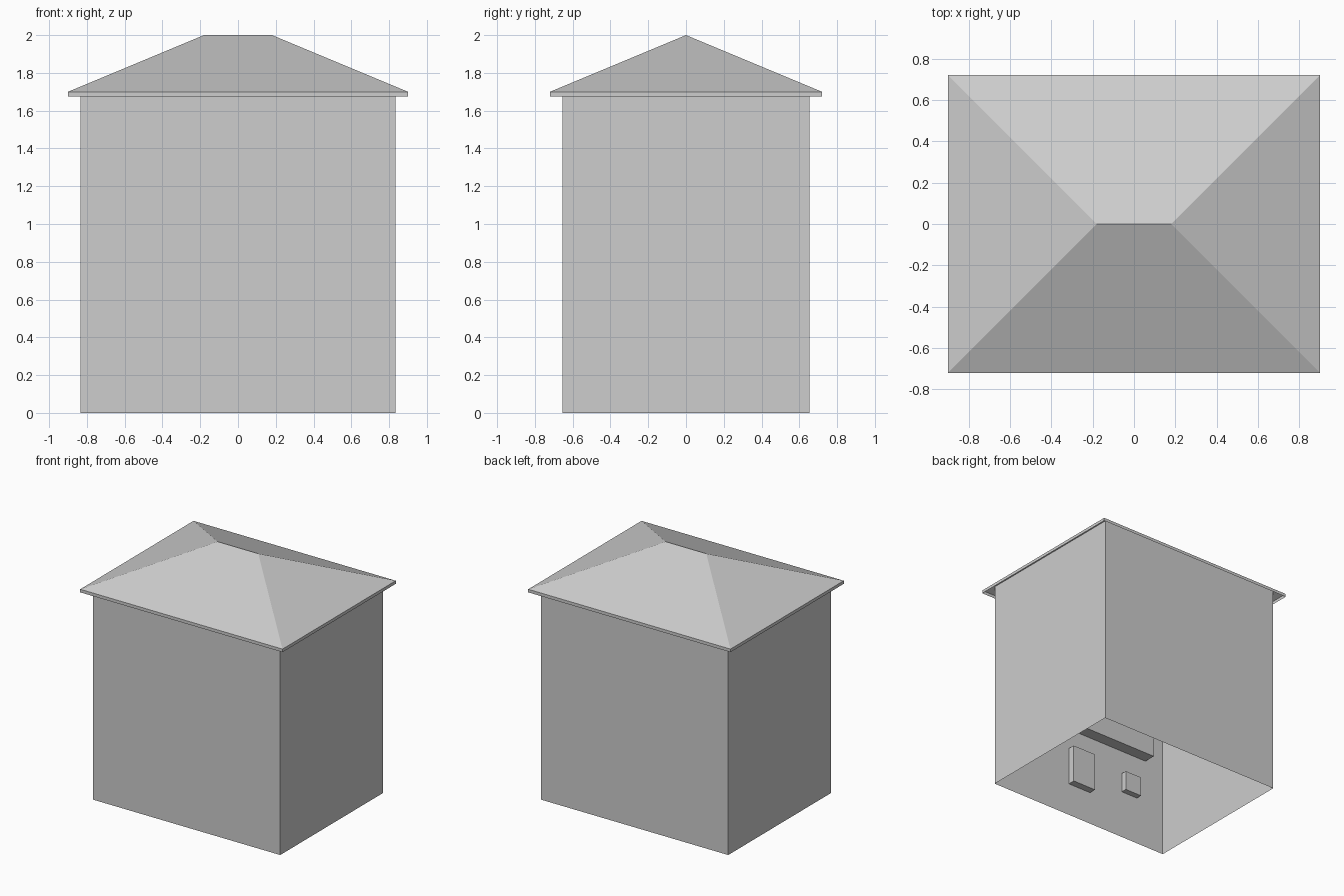
import bpy, bmesh

if "Cube" in bpy.data.objects:
    bpy.data.objects.remove(bpy.data.objects["Cube"])

grey = bpy.data.materials.new("light_grey")
grey.diffuse_color = (0.61, 0.61, 0.61, 1)
grey.use_nodes = True
grey.node_tree.nodes["Principled BSDF"].inputs["Base Color"].default_value = grey.diffuse_color


def finish(bm, name):
    bmesh.ops.recalc_face_normals(bm, faces=bm.faces)
    mesh = bpy.data.meshes.new(name)
    bm.to_mesh(mesh)
    bm.free()
    mesh.materials.append(grey)
    obj = bpy.data.objects.new(name, mesh)
    bpy.context.collection.objects.link(obj)
    return obj


def rectangle(bm, hx, hy, z):
    return [bm.verts.new((sx * hx, sy * hy, z))
            for sx, sy in ((-1, -1), (1, -1), (1, 1), (-1, 1))]


def ring(bm, low, high):
    for i in range(4):
        j = (i + 1) % 4
        bm.faces.new((low[i], low[j], high[j], high[i]))


def panel(name, x0, x1, z0, z1, depth):
    # Box standing inwards from the inner face of the front wall
    bm = bmesh.new()
    bmesh.ops.create_cube(bm, size=1)
    for v in bm.verts:
        v.co = (x1 if v.co.x > 0 else x0,
                -WALL_Y + (depth if v.co.y > 0 else 0.002),
                z1 if v.co.z > 0 else z0)
    finish(bm, name)


WALL_X, WALL_Y = 0.833, 0.653
EAVE_X, EAVE_Y = 0.90, 0.72

# Walls: thin open shell, reaching up to the roof slopes
bm = bmesh.new()
ring(bm, rectangle(bm, WALL_X, WALL_Y, 0), rectangle(bm, WALL_X, WALL_Y, 1.727))
finish(bm, "walls")

# Hipped roof with a narrow eave band, open underneath
bm = bmesh.new()
low = rectangle(bm, EAVE_X, EAVE_Y, 1.675)
eave = rectangle(bm, EAVE_X, EAVE_Y, 1.70)
ring(bm, low, eave)
left = bm.verts.new((-0.18, 0, 2))
right = bm.verts.new((0.18, 0, 2))
bm.faces.new((eave[0], eave[1], right, left))
bm.faces.new((eave[1], eave[2], right))
bm.faces.new((eave[2], eave[3], left, right))
bm.faces.new((eave[3], eave[0], left))
finish(bm, "roof")

# Raised boxes inside the front wall
panel("inner_medium_box", -0.11, 0.10, 0.27, 0.58, 0.06)
panel("inner_small_box", -0.575, -0.425, 0.395, 0.555, 0.05)
panel("inner_wide_box", -0.66, 0.66, 0.75, 1.25, 0.10)
